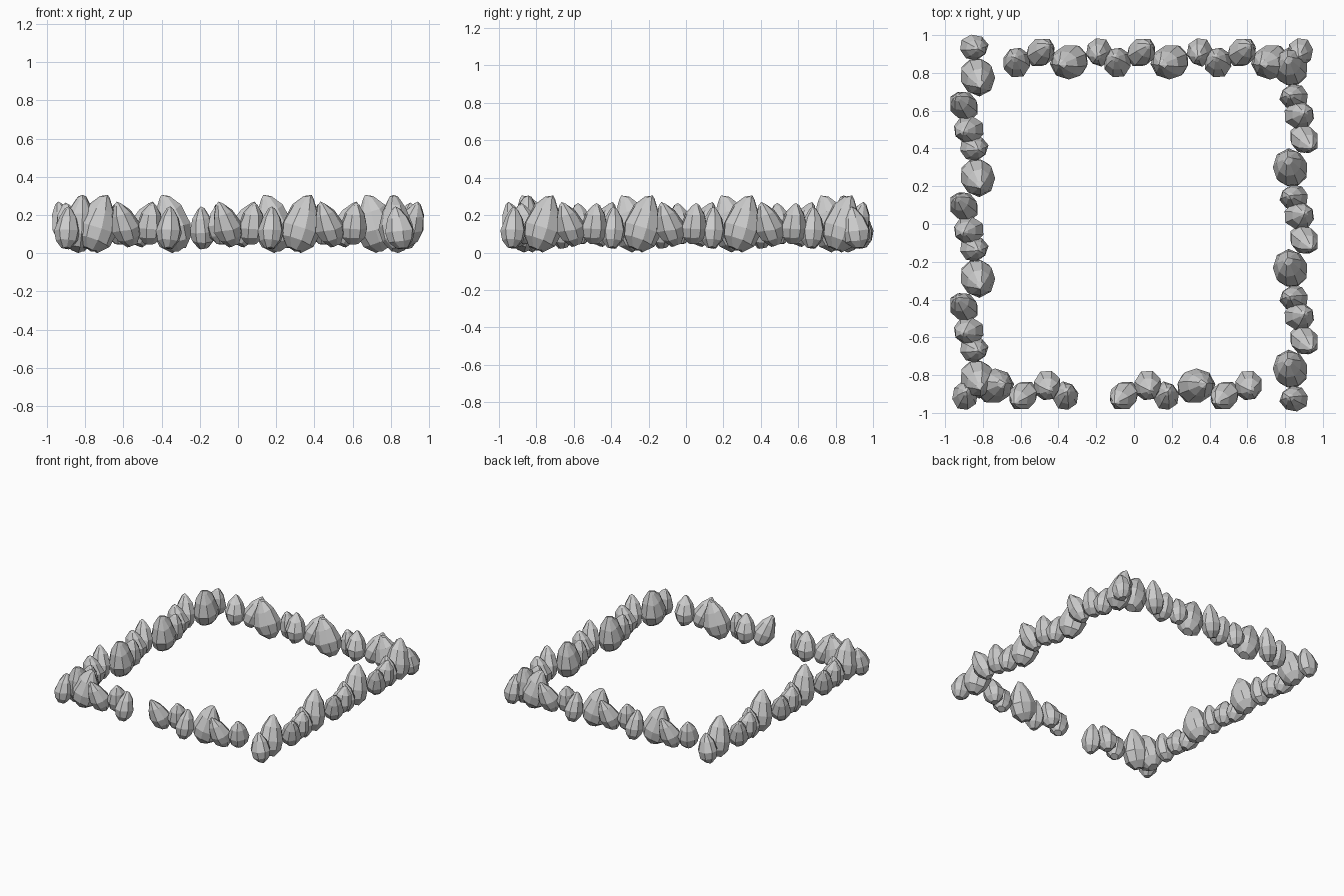
import bpy, random
from math import cos, sin, pi, radians
from mathutils import Vector, Matrix

if "Cube" in bpy.data.objects:
    bpy.data.objects.remove(bpy.data.objects["Cube"])

random.seed(7)


def rock_mesh(name, size, z_range, lean, apex, sides=8, phase=0.0):
    """Faceted pointed boulder, tilted by lean = (along, inward) degrees,
    then fitted to its footprint size and height range."""
    rings = [(0.0, 0.38), (0.17, 0.84), (0.40, 1.0), (0.72, 0.70), (0.93, 0.27)]
    verts, faces = [], []
    for h, r in rings:
        for i in range(sides):
            a = 2 * pi * i / sides + phase
            rr = r * random.uniform(0.93, 1.06)
            verts.append(Vector((rr * size[0] / 2 * cos(a),
                                 rr * size[1] / 2 * sin(a),
                                 (h - 0.4 + random.uniform(-0.02, 0.02)) * 0.27)))
    verts.append(Vector((apex[0], apex[1], 0.162)))
    for k in range(len(rings) - 1):
        for i in range(sides):
            j = (i + 1) % sides
            faces.append((k * sides + i, k * sides + j,
                          (k + 1) * sides + j, (k + 1) * sides + i))
    top = (len(rings) - 1) * sides
    for i in range(sides):
        faces.append((top + i, top + (i + 1) % sides, len(verts) - 1))
    faces.append(tuple(reversed(range(sides))))

    tilt = (Matrix.Rotation(radians(lean[0]), 3, 'Y')
            @ Matrix.Rotation(radians(-lean[1]), 3, 'X'))
    verts = [tilt @ v for v in verts]
    target = [(-size[0] / 2, size[0] / 2), (-size[1] / 2, size[1] / 2), z_range]
    for axis, (a, b) in enumerate(target):
        lo = min(v[axis] for v in verts)
        hi = max(v[axis] for v in verts)
        for v in verts:
            v[axis] = a + (v[axis] - lo) / (hi - lo) * (b - a)
    me = bpy.data.meshes.new(name)
    me.from_pydata(verts, [], faces)
    me.update()
    return me


# Four boulder shapes that repeat along every wall
small = rock_mesh("small_rock", (0.135, 0.15), (0.02, 0.245), (3, 8), (0, 0), 8, 0.2)
big = rock_mesh("big_rock", (0.20, 0.18), (0.0, 0.305), (17, 5), (0.01, 0), 9, 0.1)
medium = rock_mesh("leaning_rock", (0.15, 0.145), (0.03, 0.27), (-17, -14), (0, 0), 8, 0.3)
tall = rock_mesh("tall_rock", (0.14, 0.155), (0.045, 0.265), (3, -8), (0, 0), 8, 0.5)
pattern = [(small, 0.0), (big, 0.16), (medium, 0.31), (tall, 0.435)]
PERIOD = 0.533

# Walls run counter-clockwise: name, turn, start, count, outward offsets, gaps
end_offsets = (0.908, 0.855, 0.908, 0.855)
side_offsets = (0.845, 0.825, 0.90, 0.875)
walls = [
    ("front", 0, -0.895, 12, end_offsets, (5,)),
    ("right", 1, -0.925, 14, side_offsets, ()),
    ("back", 2, -0.88, 12, end_offsets, ()),
    ("left", 3, -0.935, 14, side_offsets, ()),
]
for name, turn, start, count, offsets, gaps in walls:
    rot = Matrix.Rotation(turn * pi / 2, 4, 'Z')
    for n in range(count):
        if n in gaps:
            continue
        me, step = pattern[n % 4]
        along = start + step + PERIOD * (n // 4)
        ob = bpy.data.objects.new(f"{name}_{me.name}_{n + 1}", me)
        ob.matrix_world = rot @ Matrix.Translation((along, -offsets[n % 4], 0))
        bpy.context.collection.objects.link(ob)
